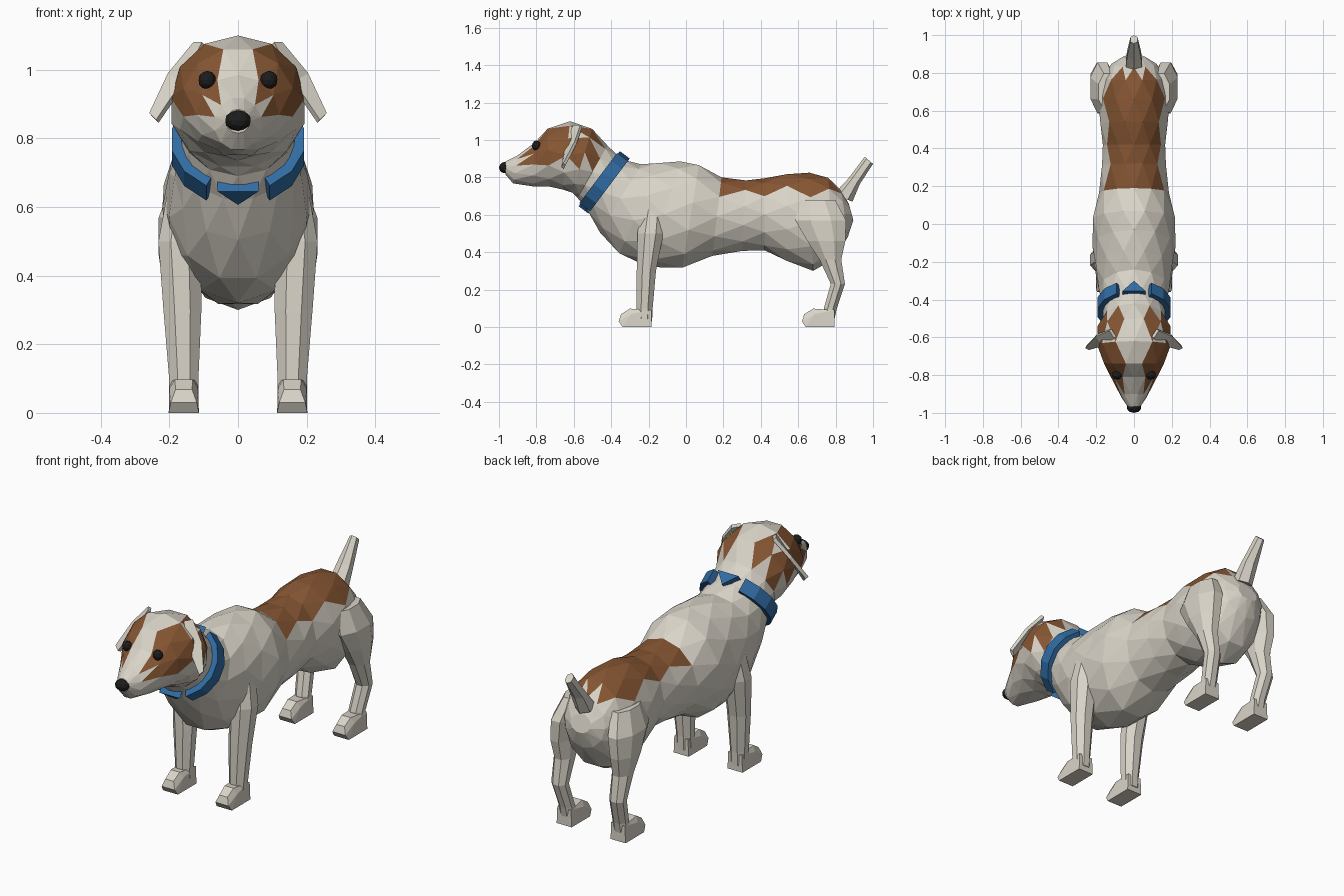
import bpy, bmesh, math
from mathutils import Vector

if "Cube" in bpy.data.objects:
    bpy.data.objects.remove(bpy.data.objects["Cube"])


def material(name, rgb):
    m = bpy.data.materials.new(name)
    m.diffuse_color = (*rgb, 1)
    m.use_nodes = True
    m.node_tree.nodes["Principled BSDF"].inputs["Base Color"].default_value = m.diffuse_color
    return m


CREAM = material("cream_fur", (0.70, 0.66, 0.58))
BROWN = material("brown_fur", (0.24, 0.093, 0.033))
BLUE = material("blue_collar", (0.03, 0.15, 0.37))
BLACK = material("black", (0.012, 0.012, 0.013))


def finish(name, bm, mats, rule=None):
    bmesh.ops.recalc_face_normals(bm, faces=bm.faces)
    if rule:
        for f in bm.faces:
            f.material_index = int(rule(f.calc_center_median()))
    me = bpy.data.meshes.new(name)
    bm.to_mesh(me)
    bm.free()
    for m in mats:
        me.materials.append(m)
    ob = bpy.data.objects.new(name, me)
    bpy.context.collection.objects.link(ob)
    return ob


def oval(c, u, v, n, off):
    return [c + u * math.cos((i + off) * math.tau / n) + v * math.sin((i + off) * math.tau / n)
            for i in range(n)]


def skin(name, loops, mats, rule=None, offs=None):
    """Bridge loops; loops turned by half a step are joined with a triangle strip."""
    bm = bmesh.new()
    vs = [[bm.verts.new(p) for p in loop] for loop in loops]
    n = len(vs[0])
    for k in range(len(vs) - 1):
        a, b = vs[k], vs[k + 1]
        for i in range(n):
            j = (i + 1) % n
            if not offs:
                bm.faces.new((a[i], a[j], b[j], b[i]))
            elif offs[k] == 0:
                bm.faces.new((a[i], a[j], b[i]))
                bm.faces.new((a[j], b[j], b[i]))
            else:
                bm.faces.new((a[i], b[j], b[i]))
                bm.faces.new((a[i], a[j], b[j]))
    bm.faces.new(vs[0])
    bm.faces.new(vs[-1])
    return finish(name, bm, mats, rule)


def span_loft(name, rows, n, mats, rule=None, start=0, stagger=True):
    """Each row: bottom y, z, top y, z, half width."""
    loops, offs = [], []
    for k, (yb, zb, yt, zt, w) in enumerate(rows):
        b, t = Vector((0, yb, zb)), Vector((0, yt, zt))
        off = 0.5 * ((k + start) % 2) if stagger else 0.5
        offs.append(off)
        loops.append(oval((b + t) / 2, Vector((w, 0, 0)), (t - b) / 2, n, off))
    return skin(name, loops, mats, rule, offs if stagger else None)


def hull(name, pts, mat):
    bm = bmesh.new()
    vs = [bm.verts.new(p) for p in pts]
    res = bmesh.ops.convex_hull(bm, input=vs)
    loose = [v for v in bm.verts if not v.link_faces]
    bmesh.ops.delete(bm, geom=loose, context='VERTS')
    return finish(name, bm, [mat])


# Head and body share the neck ring
SPINE = [
    (-.965, .815, -.965, .885, .035), (-.925, .765, -.90, .92, .07),
    (-.82, .752, -.81, .985, .12), (-.73, .745, -.74, 1.065, .165),
    (-.66, .735, -.62, 1.10, .195), (-.61, .712, -.50, 1.065, .20),
    (-.58, .69, -.42, .97, .165), (-.53, .62, -.34, .90, .168),
    (-.46, .505, -.24, .87, .185), (-.36, .385, -.14, .885, .208),
    (-.20, .32, -.03, .885, .22), (-.02, .308, .07, .875, .224),
    (.14, .38, .19, .80, .185), (.30, .40, .32, .79, .175),
    (.42, .41, .42, .795, .165), (.54, .345, .54, .825, .185),
    (.68, .30, .66, .825, .19), (.79, .355, .76, .805, .17),
    (.865, .48, .83, .73, .12), (.895, .57, .87, .66, .06)]


def face_patch(c):
    near_ear = abs(c.y + .61) < .03 and c.z > .98 and abs(c.x) > .1
    return -.86 < c.y < -.47 and abs(c.x) > .05 and c.z > .88 and not near_ear


def saddle(c):
    return .22 < c.y < .79 and c.z > .715


span_loft("head", SPINE[:8], 12, [CREAM, BROWN], face_patch)
span_loft("body", SPINE[7:], 12, [CREAM, BROWN], saddle, start=7)

# Tail
span_loft("tail", [(.89, .67, .79, .71, .05), (.93, .765, .865, .79, .043),
                   (1.0, .872, .955, .91, .022)], 6, [CREAM], stagger=False)

# Legs: x, y, z, half width, half depth
FRONT_LEG = [(.158, -.222, .03, .044, .042), (.158, -.222, .10, .044, .045),
             (.162, -.212, .30, .057, .053), (.17, -.19, .50, .064, .072),
             (.15, -.17, .68, .05, .06)]
HIND_LEG = [(.158, .762, .03, .042, .03), (.158, .772, .10, .040, .036),
            (.17, .812, .23, .042, .039), (.17, .772, .36, .048, .06),
            (.175, .75, .46, .058, .105), (.167, .72, .57, .066, .14),
            (.14, .70, .68, .05, .10)]
# Foot outline: half width, distance from toe, height
FOOT = [(.044, .175, 0), (.044, .02, 0), (.04, .175, .09), (.042, .07, .07),
        (.026, .06, .098), (.038, 0, .03), (.024, .012, .068)]

for side, s in (("left", 1), ("right", -1)):
    for label, rows, toe in (("front", FRONT_LEG, -.36), ("hind", HIND_LEG, .62)):
        skin(f"{label}_leg_{side}",
             [oval(Vector((s * x, y, z)), Vector((rx * 1.05, 0, 0)),
                   Vector((0, ry * 1.05, 0)), 8, .5) for x, y, z, rx, ry in rows], [CREAM])
        hull(f"{label}_foot_{side}",
             [(s * .158 + m * w, toe + d, z) for m in (1, -1) for w, d, z in FOOT], CREAM)

    # Ear flap with a little thickness
    bm = bmesh.new()
    flap = [(.10, -.60, 1.075), (.125, -.56, 1.075), (.20, -.59, .985),
            (.255, -.65, .87), (.235, -.66, .85), (.16, -.64, .96)]
    vs = [bm.verts.new((s * x, y, z)) for x, y, z in flap]
    bm.faces.new((vs[0], vs[1], vs[2], vs[5]))
    bm.faces.new((vs[5], vs[2], vs[3], vs[4]))
    ear = finish(f"ear_{side}", bm, [CREAM])
    mod = ear.modifiers.new("thickness", 'SOLIDIFY')
    mod.thickness, mod.offset = .018, 0

# Eyes and nose
for name, loc, size in (("eye_left", (.09, -.80, .97), (.026, .024, .027)),
                        ("eye_right", (-.09, -.80, .97), (.026, .024, .027)),
                        ("nose", (0, -.97, .852), (.039, .03, .03))):
    bm = bmesh.new()
    bmesh.ops.create_icosphere(bm, subdivisions=2, radius=1)
    for v in bm.verts:
        v.co = Vector(a * b for a, b in zip(v.co, size)) + Vector(loc)
    finish(name, bm, [BLACK])

# Collar in the tilted plane of the neck
MID, UP, FWD = Vector((0, -.44, .775)), Vector((0, .6, .8)), Vector((0, -.8, .6))


def on_collar(x, v, a):
    return MID + Vector((x, 0, 0)) + UP * v + FWD * a


for side, s in (("left", 1), ("right", -1)):
    loops = []
    for k in range(6):
        t = math.radians(-62 + 124 * k / 5)
        c, q = s * math.cos(t), math.sin(t)
        loops.append([on_collar(c * rx, q * rv, a) for rx, rv, a in
                      ((.197, .19, .036), (.197, .19, -.036),
                       (.15, .14, -.036), (.15, .14, .036))])
    skin(f"collar_{side}", loops, [BLUE])
for name, d in (("collar_top", 1), ("collar_bottom", -1)):
    hull(name, [on_collar(x, d * v, a) for v in (.14, .184)
                for x, a in ((-.06, .03), (.06, .03), (0, -.036))], BLUE)
